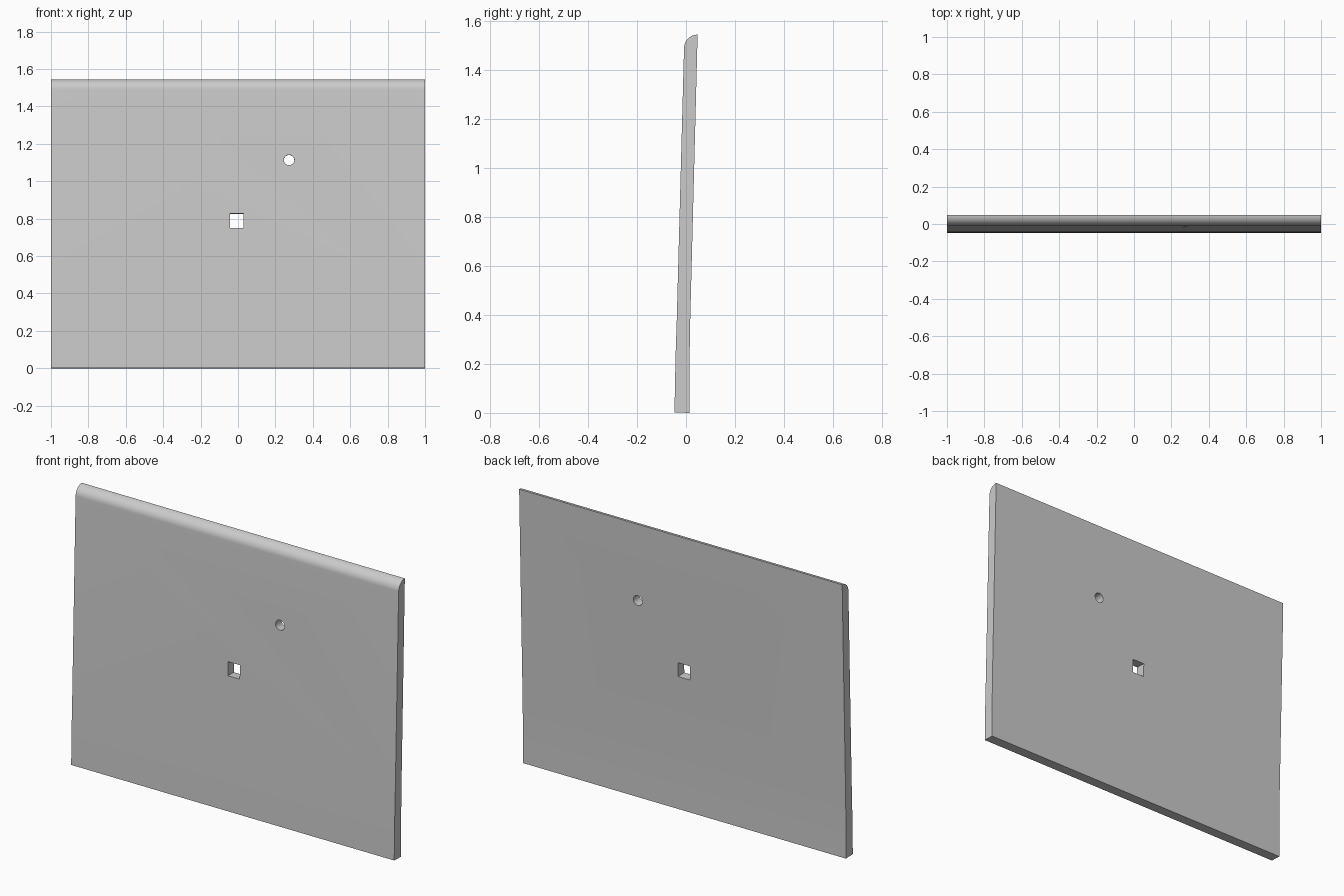
import bpy, bmesh, math

if "Cube" in bpy.data.objects:
    bpy.data.objects.remove(bpy.data.objects["Cube"], do_unlink=True)

grey = bpy.data.materials.new("plain grey")
grey.use_nodes = True
colour = (0.6, 0.6, 0.6, 1)
grey.diffuse_color = colour
grey.node_tree.nodes["Principled BSDF"].inputs["Base Color"].default_value = colour

# Side profile (y, z): leaning panel, gently bent foot, rounded front top edge
front = [(-0.047, 0.002), (-0.045, 0.12), (-0.042, 0.25), (-0.038, 0.37), (-0.008, 1.49)]
back = [(0.047, 1.545), (0.046, 1.49), (0.017, 0.37), (0.015, 0.25), (0.014, 0.12), (0.014, 0)]
steps = 10
arc = []
for i in range(1, steps):
    a = math.pi / 2 * i / steps
    arc.append((0.047 - 0.055 * math.cos(a), 1.49 + 0.055 * math.sin(a)))

# Panel extruded across the width
bm = bmesh.new()
face = bm.faces.new([bm.verts.new((-1, y, z)) for y, z in front + arc + back])
grown = bmesh.ops.extrude_face_region(bm, geom=[face])
bmesh.ops.translate(bm, vec=(2, 0, 0),
                    verts=[v for v in grown["geom"] if isinstance(v, bmesh.types.BMVert)])
bmesh.ops.recalc_face_normals(bm, faces=bm.faces)
mesh = bpy.data.meshes.new("panel")
bm.to_mesh(mesh)
bm.free()
panel = bpy.data.objects.new("panel", mesh)
bpy.context.collection.objects.link(panel)
mesh.materials.append(grey)

# Square and round through holes, square to the leaning face
tilt = -math.atan(0.0265)
bpy.ops.mesh.primitive_cube_add(size=1, location=(-0.007, 0, 0.788), rotation=(tilt, 0, 0))
square = bpy.context.object
square.name = "square_hole_cutter"
square.scale = (0.074, 0.4, 0.078)
bpy.ops.mesh.primitive_cylinder_add(vertices=32, radius=0.028, depth=0.4,
                                    location=(0.273, 0.008, 1.113),
                                    rotation=(math.pi / 2 + tilt, 0, 0))
disc = bpy.context.object
disc.name = "round_hole_cutter"

bpy.ops.object.select_all(action="DESELECT")
panel.select_set(True)
bpy.context.view_layer.objects.active = panel
for cutter in (square, disc):
    cutter.hide_render = True
    cut = panel.modifiers.new("hole", "BOOLEAN")
    cut.operation = "DIFFERENCE"
    cut.solver = "EXACT"
    cut.object = cutter
    bpy.ops.object.modifier_apply(modifier=cut.name)
    bpy.data.objects.remove(cutter, do_unlink=True)
bpy.ops.object.shade_smooth_by_angle(angle=math.radians(30))
